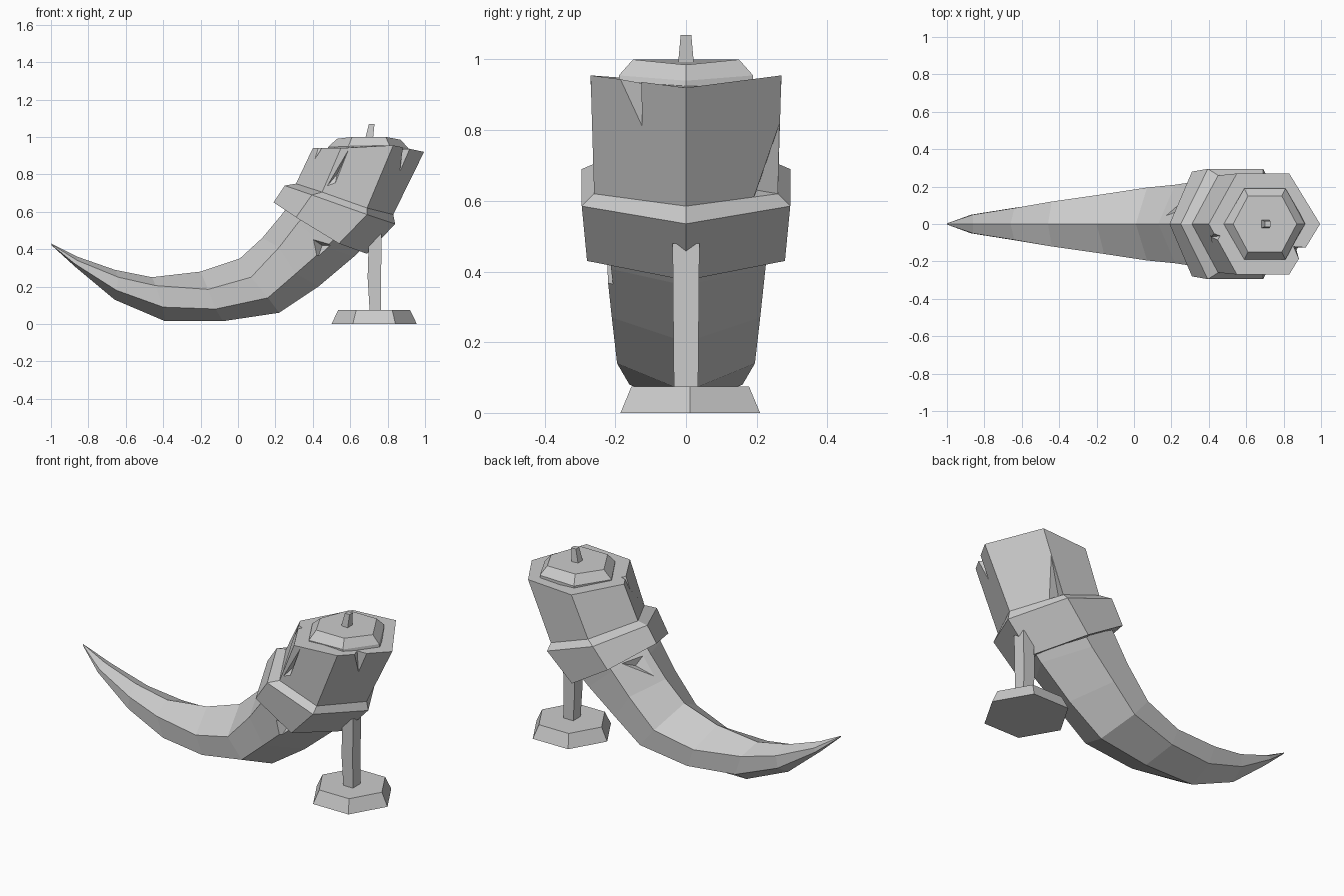
import bpy, bmesh
from math import cos, sin, pi
from mathutils import Vector

cube = bpy.data.objects.get("Cube")
if cube:
    bpy.data.objects.remove(cube, do_unlink=True)

grey = bpy.data.materials.new("plain_grey")
grey.use_nodes = True
tone = (0.6, 0.6, 0.6, 1)
grey.diffuse_color = tone
grey.node_tree.nodes["Principled BSDF"].inputs["Base Color"].default_value = tone


def finish(name, bm):
    bmesh.ops.recalc_face_normals(bm, faces=bm.faces)
    mesh = bpy.data.meshes.new(name)
    bm.to_mesh(mesh)
    bm.free()
    mesh.materials.append(grey)
    obj = bpy.data.objects.new(name, mesh)
    bpy.context.collection.objects.link(obj)
    return obj


def loft(name, rings):
    """Skin a closed solid through rings of equal point count."""
    bm = bmesh.new()
    loops = [[bm.verts.new(p) for p in ring] for ring in rings]
    for low, high in zip(loops, loops[1:]):
        for i in range(len(low)):
            j = (i + 1) % len(low)
            bm.faces.new((low[i], low[j], high[j], high[i]))
    bm.faces.new(loops[0])
    bm.faces.new(loops[-1])
    return finish(name, bm)


def six(width, inner, side_in, side_out, outer):
    """Six-sided ring with ridges at y = 0, from its (x, z) profile."""
    def at(p, y):
        return (p[0], y, p[1])
    return [at(inner, 0), at(side_in, -width), at(side_out, -width),
            at(outer, 0), at(side_out, width), at(side_in, width)]


def chip(target, a, b, tip, inside):
    """Cut a pointed splinter out of a solid."""
    deep = Vector(inside)
    bm = bmesh.new()
    points = [deep] + [deep + (Vector(p) - deep) * 1.12 for p in (a, b, tip)]
    for p in points:
        bm.verts.new(p)
    bmesh.ops.convex_hull(bm, input=bm.verts)
    cutter = finish("chip_cutter", bm)
    cutter.hide_render = True
    mod = target.modifiers.new("chip", "BOOLEAN")
    mod.operation = "DIFFERENCE"
    mod.solver = "EXACT"
    mod.object = cutter
    bpy.context.view_layer.objects.active = target
    bpy.ops.object.modifier_apply(modifier=mod.name)
    bpy.data.objects.remove(cutter, do_unlink=True)


# Curved horn, from its mouth to the tip
horn = loft("horn", [
    six(.23, (.26, .62), (.36, .58), (.51, .45), (.66, .40)),
    six(.225, (.23, .58), (.32, .54), (.47, .41), (.62, .36)),
    six(.21, (.13, .46), (.22, .41), (.31, .27), (.43, .20)),
    six(.195, (.01, .35), (.07, .25), (.16, .14), (.22, .06)),
    six(.16, (-.20, .28), (-.16, .185), (-.12, .08), (-.08, .015)),
    six(.12, (-.46, .25), (-.44, .205), (-.40, .09), (-.39, .015)),
    six(.085, (-.66, .29), (-.64, .25), (-.65, .18), (-.66, .13)),
    six(.05, (-.86, .36), (-.86, .34), (-.87, .32), (-.87, .305)),
    six(.004, (-1, .43), (-.998, .427), (-.997, .423), (-.996, .42)),
])
chip(horn, (.39, -.24, .46), (.52, -.24, .42), (.42, -.23, .33), (.45, -.17, .42))
chip(horn, (.24, .02, .60), (.30, .15, .56), (.13, .03, .46), (.27, .08, .53))

# Broad collar around the mouth of the horn
loft("collar", [
    six(.28, (.19, .65), (.31, .57), (.54, .43), (.69, .375)),
    six(.295, (.25, .74), (.395, .69), (.69, .585), (.84, .535)),
    six(.26, (.31, .75), (.45, .705), (.69, .62), (.83, .585)),
])

# Cup wall with a chipped rim
cup = loft("cup", [
    six(.25, (.29, .69), (.43, .65), (.66, .57), (.80, .54)),
    six(.26, (.31, .75), (.45, .705), (.69, .62), (.83, .585)),
    six(.27, (.40, .94), (.55, .94), (.83, .955), (.995, .92)),
])
chip(cup, (.88, -.185, .96), (.92, -.125, .96), (.865, -.125, .81), (.85, -.12, .97))
chip(cup, (.42, -.04, .96), (.455, -.10, .96), (.41, -.07, .88), (.485, -.06, .97))
chip(cup, (.735, .19, .605), (.69, .26, .62), (.775, .265, .82), (.67, .20, .63))
chip(cup, (.59, -.27, .93), (.47, -.265, .73), (.52, -.265, .75), (.53, -.235, .80))

# Raised lid and its leaning knob
loft("lid", [
    six(.19, (.48, .92), (.59, .92), (.81, .92), (.92, .91)),
    six(.19, (.48, .945), (.59, .95), (.81, .955), (.91, .94)),
    six(.15, (.53, .99), (.61, 1), (.79, 1), (.87, .985)),
])


def square(x0, x1, half, z):
    return [(x0, -half, z), (x1, -half, z), (x1, half, z), (x0, half, z)]


loft("lid_knob", [square(.675, .72, .024, .97), square(.70, .73, .015, 1.07)])

# Post rising from the foot into the collar
loft("stand_post", [
    square(.705, .765, .034, .05),
    square(.693, .765, .036, .25),
    square(.70, .768, .038, .48),
])

# Six-sided foot
loft("stand_foot", [
    [(.728 + r * cos(i * pi / 3), .012 + r * sin(i * pi / 3), z) for i in range(6)]
    for r, z in ((.228, 0), (.192, .075))
])
